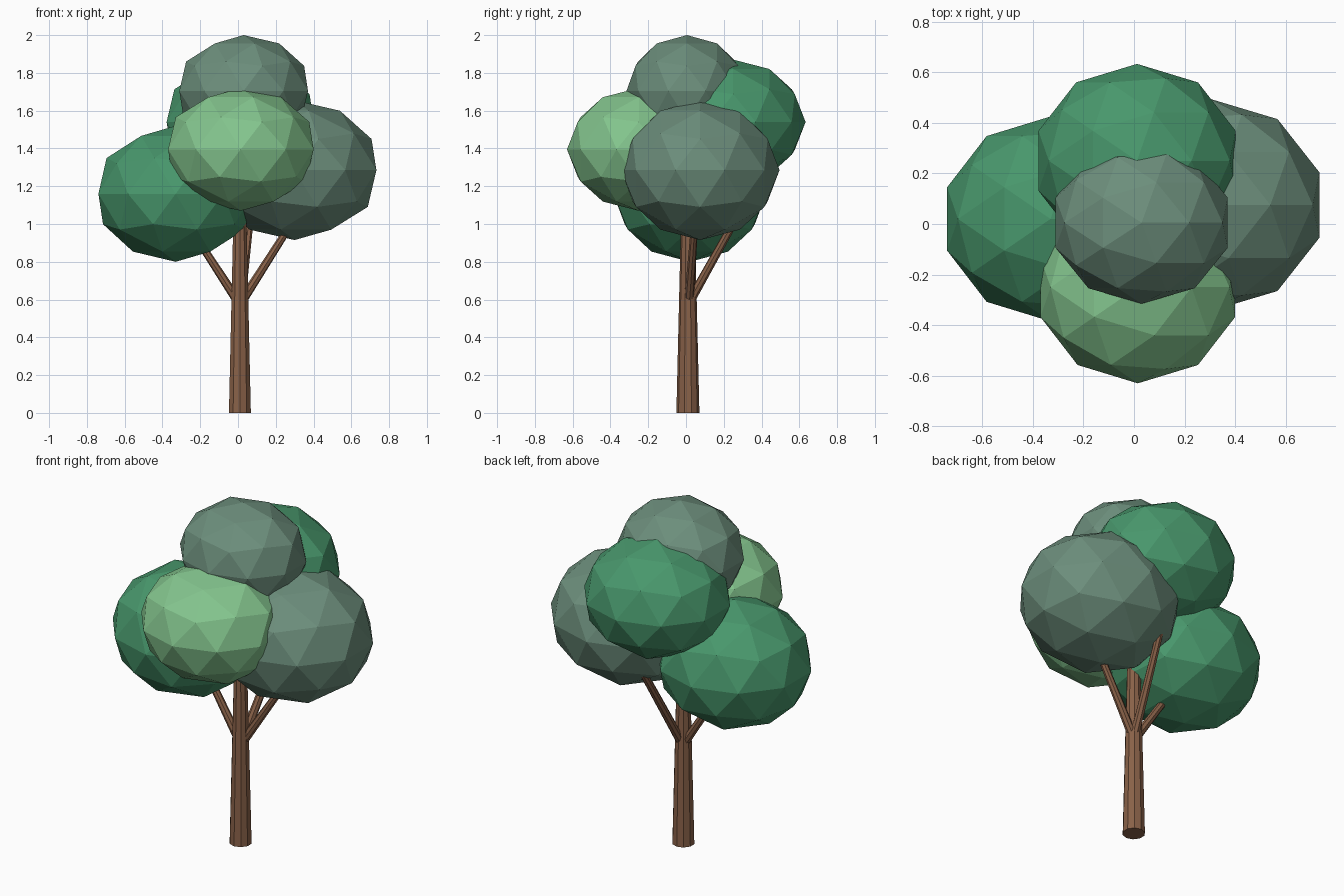
import bpy
from mathutils import Vector

if "Cube" in bpy.data.objects:
    bpy.data.objects.remove(bpy.data.objects["Cube"])


def material(name, rgb):
    m = bpy.data.materials.new(name)
    m.diffuse_color = (*rgb, 1)
    m.use_nodes = True
    m.node_tree.nodes["Principled BSDF"].inputs["Base Color"].default_value = m.diffuse_color
    return m


bark = material("bark", (0.25, 0.12, 0.065))
green = material("leaf_green", (0.065, 0.31, 0.15))
grey_green = material("leaf_grey_green", (0.15, 0.27, 0.2))
light_green = material("leaf_light_green", (0.23, 0.56, 0.27))


def limb(name, start, end, r1, r2, sides):
    """Tapered round limb between two points."""
    a, b = Vector(start), Vector(end)
    d = b - a
    bpy.ops.mesh.primitive_cone_add(vertices=sides, radius1=r1, radius2=r2,
                                    depth=d.length, location=(a + b) / 2,
                                    rotation=d.to_track_quat('Z', 'Y').to_euler())
    ob = bpy.context.object
    ob.name = name
    ob.data.materials.append(bark)


def foliage(name, centre, radii, mat):
    """Faceted leaf clump, squashed from an icosphere."""
    bpy.ops.mesh.primitive_ico_sphere_add(subdivisions=2, radius=1, location=centre)
    ob = bpy.context.object
    ob.name = name
    ob.scale = radii
    bpy.ops.object.transform_apply(location=False, rotation=False, scale=True)
    ob.data.materials.append(mat)


# Trunk and the three branches that fork from it
limb("trunk", (0.01, 0.01, 0), (0.01, 0.01, 1.3), 0.061, 0.03, 10)
limb("branch_left", (0.0, 0.015, 0.59), (-0.28, 0.03, 1.02), 0.025, 0.018, 8)
limb("branch_right", (0.02, 0.015, 0.59), (0.32, 0.05, 1.06), 0.025, 0.018, 8)
limb("branch_back", (0.015, 0.02, 0.59), (0.09, 0.40, 1.27), 0.025, 0.018, 8)

# Leaf clumps
foliage("foliage_left", (-0.33, 0.02, 1.16), (0.43, 0.405, 0.36), green)
foliage("foliage_right", (0.30, 0.075, 1.285), (0.455, 0.42, 0.37), grey_green)
foliage("foliage_front", (0.015, -0.25, 1.395), (0.405, 0.38, 0.325), light_green)
foliage("foliage_back", (0.012, 0.25, 1.54), (0.41, 0.383, 0.33), green)
foliage("foliage_top", (0.03, 0.005, 1.705), (0.358, 0.32, 0.295), grey_green)
